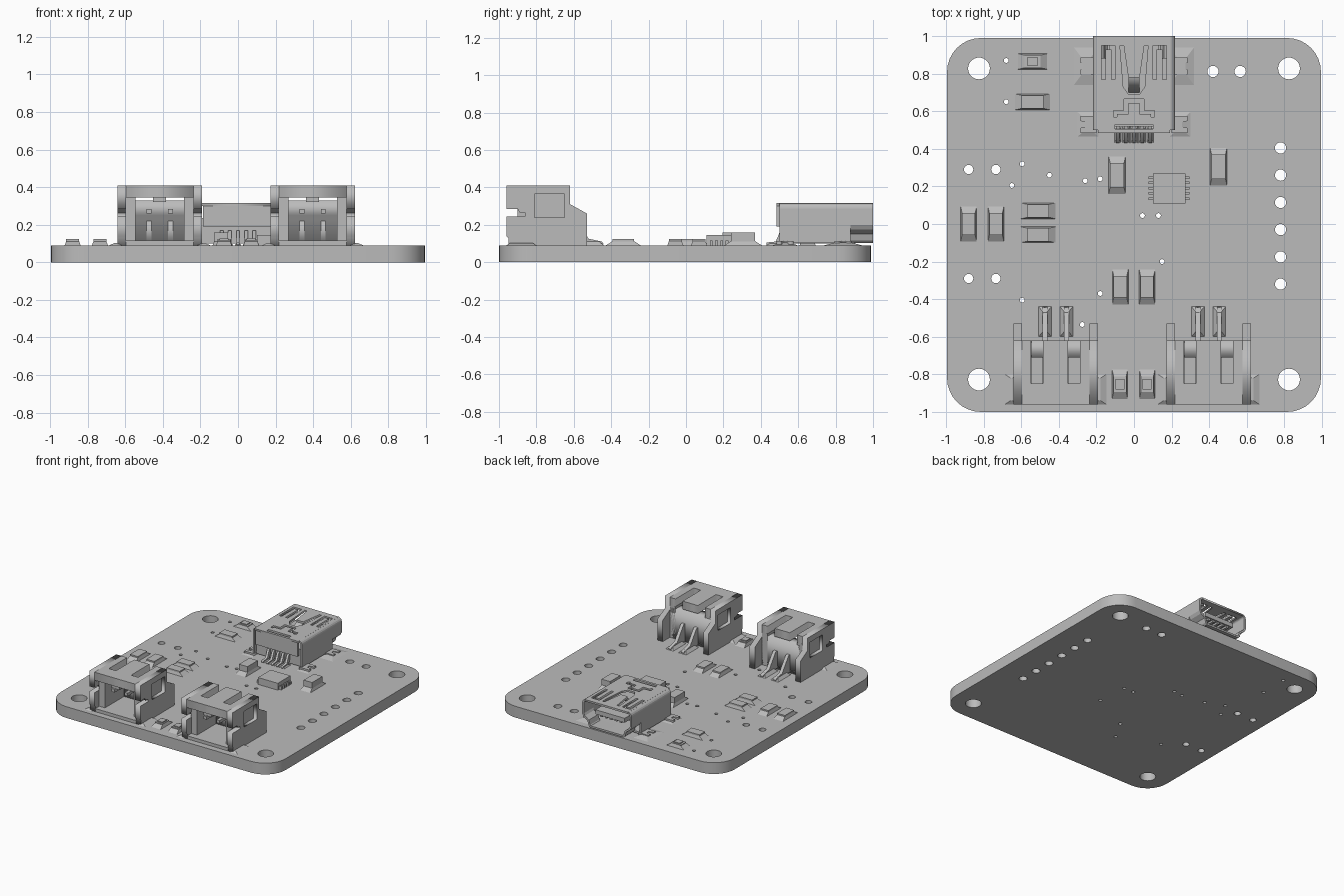
import bpy, bmesh, math
from mathutils import Matrix, Vector

if "Cube" in bpy.data.objects:
    bpy.data.objects.remove(bpy.data.objects["Cube"], do_unlink=True)

grey = bpy.data.materials.new("plain grey")
grey.use_nodes = True
grey.diffuse_color = (0.5, 0.5, 0.5, 1)
grey.node_tree.nodes["Principled BSDF"].inputs["Base Color"].default_value = (0.5, 0.5, 0.5, 1)

TOP = 0.09  # upper face of the board


def add(name, bm):
    bmesh.ops.recalc_face_normals(bm, faces=bm.faces)
    me = bpy.data.meshes.new(name)
    bm.to_mesh(me)
    bm.free()
    me.materials.append(grey)
    ob = bpy.data.objects.new(name, me)
    bpy.context.collection.objects.link(ob)
    return ob


def frustum(name, x0, x1, y0, y1, z0, z1, inset_x=0, inset_y=0):
    """Box whose top may be smaller than its base."""
    bm = bmesh.new()
    bmesh.ops.create_cube(bm, size=1)
    for v in bm.verts:
        up = v.co.z > 0
        sx, sy = (1 if c > 0 else -1 for c in v.co.xy)
        v.co.x = (x1 if sx > 0 else x0) - sx * inset_x * up
        v.co.y = (y1 if sy > 0 else y0) - sy * inset_y * up
        v.co.z = z1 if up else z0
    return add(name, bm)


def prism(name, loops, axis, a, b):
    """Extrude an outline with holes from a to b along an axis."""
    cu = bpy.data.curves.new(name, "CURVE")
    cu.dimensions, cu.fill_mode, cu.extrude = "2D", "BOTH", abs(b - a) / 2
    for loop in loops:
        sp = cu.splines.new("POLY")
        sp.points.add(len(loop) - 1)
        for p, (u, v) in zip(sp.points, loop):
            p.co = (u, v, 0, 1)
        sp.use_cyclic_u = True
    tmp = bpy.data.objects.new(name, cu)
    bpy.context.collection.objects.link(tmp)
    deps = bpy.context.evaluated_depsgraph_get()
    me = bpy.data.meshes.new_from_object(tmp.evaluated_get(deps))
    bm = bmesh.new()
    bm.from_mesh(me)
    bpy.data.objects.remove(tmp)
    bpy.data.curves.remove(cu)
    bpy.data.meshes.remove(me)
    mid = (a + b) / 2
    for v in bm.verts:
        u, w, d = v.co
        v.co = {"z": (u, w, mid + d), "x": (mid + d, u, w), "y": (u, mid + d, w)}[axis]
    bmesh.ops.remove_doubles(bm, verts=bm.verts, dist=1e-5)
    return add(name, bm)


def shell(name, path, y0, y1):
    """Thin bent sheet following an x-z path."""
    bm = bmesh.new()
    rows = [[bm.verts.new((x, y, z)) for x, z in path] for y in (y0, y1)]
    for i in range(len(path) - 1):
        bm.faces.new((rows[0][i], rows[0][i + 1], rows[1][i + 1], rows[1][i]))
    ob = add(name, bm)
    mod = ob.modifiers.new("thickness", "SOLIDIFY")
    mod.thickness, mod.offset = 0.015, 0
    return ob


def circle(x, y, r, n=20):
    return [(x + r * math.cos(t * math.tau / n), y + r * math.sin(t * math.tau / n)) for t in range(n)]


def mirrored(half):
    """Close a right-hand half outline by reflection across x = 0."""
    return half + [(-x, y) for x, y in reversed(half)]


# Board with rounded corners and drilled holes
R = 0.18
outline = []
for k, (cx, cy) in enumerate([(1, 1), (-1, 1), (-1, -1), (1, -1)]):
    for s in range(9):
        t = (k + s / 8) * math.pi / 2
        outline.append((cx * (0.995 - R) + R * math.cos(t), cy * (0.995 - R) - 0.005 + R * math.sin(t)))
holes = [circle(x, y, 0.058, 28) for x in (-0.825, 0.825) for y in (-0.828, 0.828)]
holes += [circle(0.78, 0.405 - 0.145 * i, 0.03) for i in range(6)]
holes += [circle(x, 0.812, 0.03) for x in (0.42, 0.565)]
holes += [circle(x, y, 0.025) for x in (-0.88, -0.735) for y in (-0.29, 0.29)]
vias = [(-0.68, 0.87), (-0.68, 0.65), (-0.595, 0.32), (-0.65, 0.205), (-0.45, 0.26), (-0.26, 0.23),
        (-0.18, 0.24), (0.045, 0.045), (0.13, 0.045), (0.15, -0.2), (-0.18, -0.37), (-0.595, -0.405),
        (-0.275, -0.535)]
holes += [circle(x, y, 0.013, 12) for x, y in vias]
prism("board", [outline] + holes, "z", 0, TOP)


# Small two-ended parts: solder fillets, body, optional raised lens
def chip(name, x, y, upright, long=0.115, wide=0.07, h=0.033, lens=False):
    def block(part, l, w, z0, z1, il=0, iw=0):
        if upright:
            l, w, il, iw = w, l, iw, il
        frustum(name + part, x - l / 2, x + l / 2, y - w / 2, y + w / 2, z0, z1, il, iw)
    block("_solder", long + 0.07, wide + 0.015, TOP, TOP + 0.022, 0.035, 0.008)
    block("_body", long, wide, TOP, TOP + h)
    if lens:
        block("_lens", long - 0.03, wide - 0.02, TOP + h, TOP + h + 0.008)


for i, (x, y) in enumerate([(-0.54, 0.65), (-0.51, 0.07), (-0.51, -0.057)]):
    chip(f"flat_chip_{i}", x, y, False)
for i, (x, y) in enumerate([(-0.88, 0), (-0.735, 0), (-0.073, -0.335), (0.07, -0.335)]):
    chip(f"upright_chip_{i}", x, y, True)
chip("back_lamp", -0.54, 0.865, False, 0.085, 0.068, 0.028, True)
for i, x in enumerate((-0.075, 0.07)):
    chip(f"front_lamp_{i}", x, -0.853, True, 0.085, 0.068, 0.028, True)
for i, (x, y) in enumerate([(-0.09, 0.26), (0.45, 0.305)]):
    chip(f"tall_chip_{i}", x, y, True, 0.13, 0.075, 0.068)

# Square circuit package with side pins
frustum("package", 0.1, 0.275, 0.11, 0.27, TOP, 0.145)
for side in (-1, 1):
    for i in range(5):
        x, y = 0.187 + side * 0.093, 0.135 + 0.028 * i
        frustum("package_pin", x - 0.016, x + 0.016, y - 0.007, y + 0.007, TOP, 0.115)

# Two front cable sockets
wall = [(-0.95, 0.09), (-0.53, 0.09), (-0.53, 0.26), (-0.62, 0.31), (-0.62, 0.41), (-0.96, 0.41),
        (-0.96, 0.285), (-0.9, 0.285), (-0.89, 0.265), (-0.86, 0.265), (-0.86, 0.245), (-0.96, 0.245),
        (-0.96, 0.14), (-0.95, 0.13)]
recess = [(-0.81, 0.24), (-0.65, 0.24), (-0.65, 0.365), (-0.81, 0.365)]
back = [(-0.66, 0.09), (-0.62, 0.09), (-0.62, 0.33), (-0.71, 0.33), (-0.71, 0.25), (-0.66, 0.22)]
roof = [(0.18, -0.96), (0.18, -0.62), (0.13, -0.62), (0.13, -0.85), (0.067, -0.85), (0.067, -0.62)]
blade = [(-0.66, 0.1), (-0.53, 0.095), (-0.44, 0.095), (-0.45, 0.11), (-0.52, 0.125), (-0.6, 0.235), (-0.66, 0.235)]
for cx in (-0.417, 0.397):
    for s in (-1, 1):
        prism("socket_wall", [wall, recess], "x", cx + s * 0.225, cx + s * 0.195)
        prism("socket_wall_lining", [wall], "x", cx + s * 0.195, cx + s * 0.18)
        x = cx + s * 0.155
        frustum("socket_inner_wall", x - 0.026, x + 0.026, -0.9, -0.62, TOP, 0.35)
        x = cx + s * 0.235
        frustum("socket_anchor_solder", x - 0.035, x + 0.035, -0.96, -0.8, TOP, 0.103, 0.03, 0.02)
        x = cx + s * 0.057
        prism("socket_pin_leg", [blade], "x", x - 0.013, x + 0.013)
        frustum("socket_pin", x - 0.013, x + 0.013, -0.9, -0.64, 0.26, 0.285)
        frustum("socket_pin_solder", x - 0.034, x + 0.034, -0.6, -0.44, TOP, 0.115, 0.025, 0.03)
    prism("socket_back", [back], "x", cx - 0.18, cx + 0.18)
    prism("socket_roof", [[(cx + x, y) for x, y in mirrored(roof)]], "z", 0.345, 0.41)
    frustum("socket_floor", cx - 0.18, cx + 0.18, -0.95, -0.62, TOP, 0.115)
    frustum("socket_key", cx - 0.035, cx + 0.035, -0.95, -0.75, 0.32, 0.346)

# Rear port: slotted top sheet
hook = [(0.174, 0.77), (0.174, 0.95), (0.1, 0.95), (0.1, 0.77), (0.12, 0.77), (0.12, 0.93), (0.152, 0.93), (0.152, 0.77)]
spring = mirrored([(0.03, 0.78), (0.055, 0.95), (0.075, 0.95), (0.057, 0.73), (0.03, 0.69)])
hat = mirrored([(0.03, 0.645), (0.03, 0.585), (0.09, 0.585), (0.09, 0.57), (0.11, 0.57),
                (0.11, 0.605), (0.052, 0.605), (0.052, 0.665)])
rear_slot = mirrored([(0.1, 0.505), (0.1, 0.53)])
sheet = mirrored([(0.192, 0.485), (0.192, 1.0)])
prism("port_top", [sheet, hook, [(-x, y) for x, y in hook], spring, hat, rear_slot], "z", 0.3, 0.315)
prism("port_spring", [[(0.8, 0.3), (0.78, 0.3), (0.7, 0.25), (0.71, 0.24), (0.8, 0.285)]], "x", -0.028, 0.028)

# Rear port: rounded sides, tapered mouth, flap and insulator
bend = [(0.188 + 0.0225 * math.sin(t * math.pi / 8), 0.285 + 0.0225 * math.cos(t * math.pi / 8)) for t in range(5)]
side = bend + [(0.2105, 0.105)]
mouth = bend + [(0.2105, 0.2), (0.2, 0.18), (0.165, 0.155), (0.155, 0.12), (0.145, 0.11), (0, 0.11)]
for s in (-1, 1):
    shell("port_side", [(s * x, z) for x, z in side], 0.5, 0.88)
    shell("port_mouth", [(s * x, z) for x, z in mouth], 0.88, 1.0)
frustum("port_flap", -0.185, 0.185, 0.485, 0.505, 0.19, 0.302)
frustum("port_bottom", -0.205, 0.205, 0.52, 0.88, 0.1, 0.115)
frustum("port_insulator", -0.2, 0.2, 0.52, 0.76, 0.115, 0.235)
frustum("port_tongue", -0.13, 0.13, 0.76, 0.96, 0.2, 0.235)
pin = [(0.43, 0.092), (0.5, 0.092), (0.53, 0.15), (0.53, 0.17), (0.505, 0.17), (0.48, 0.11), (0.43, 0.105)]
for i in range(-2, 3):
    x = i * 0.043
    prism("port_pin", [pin], "x", x - 0.009, x + 0.009)
    frustum("port_pin_solder", x - 0.018, x + 0.018, 0.43, 0.52, TOP, 0.1, 0.008, 0.02)
    frustum("port_contact", x - 0.01, x + 0.01, 0.76, 0.95, 0.185, 0.2)

# Rear port: forked mounting tabs on solder
for s in (-1, 1):
    for y, reach, half in ((0.84, 0.32, 0.1), (0.53, 0.3, 0.065)):
        tab = [(0.2, -0.045), (0.285, -0.045), (0.285, -0.018), (0.25, -0.012),
               (0.25, 0.012), (0.285, 0.018), (0.285, 0.045), (0.2, 0.045)]
        prism("port_tab", [[(s * u, y + v) for u, v in tab]], "z", TOP, 0.112)
        x0, x1 = sorted((s * 0.19, s * reach))
        frustum("port_tab_solder", x0, x1, y - half, y + half, TOP, 0.106, 0.045, half * 0.6)
